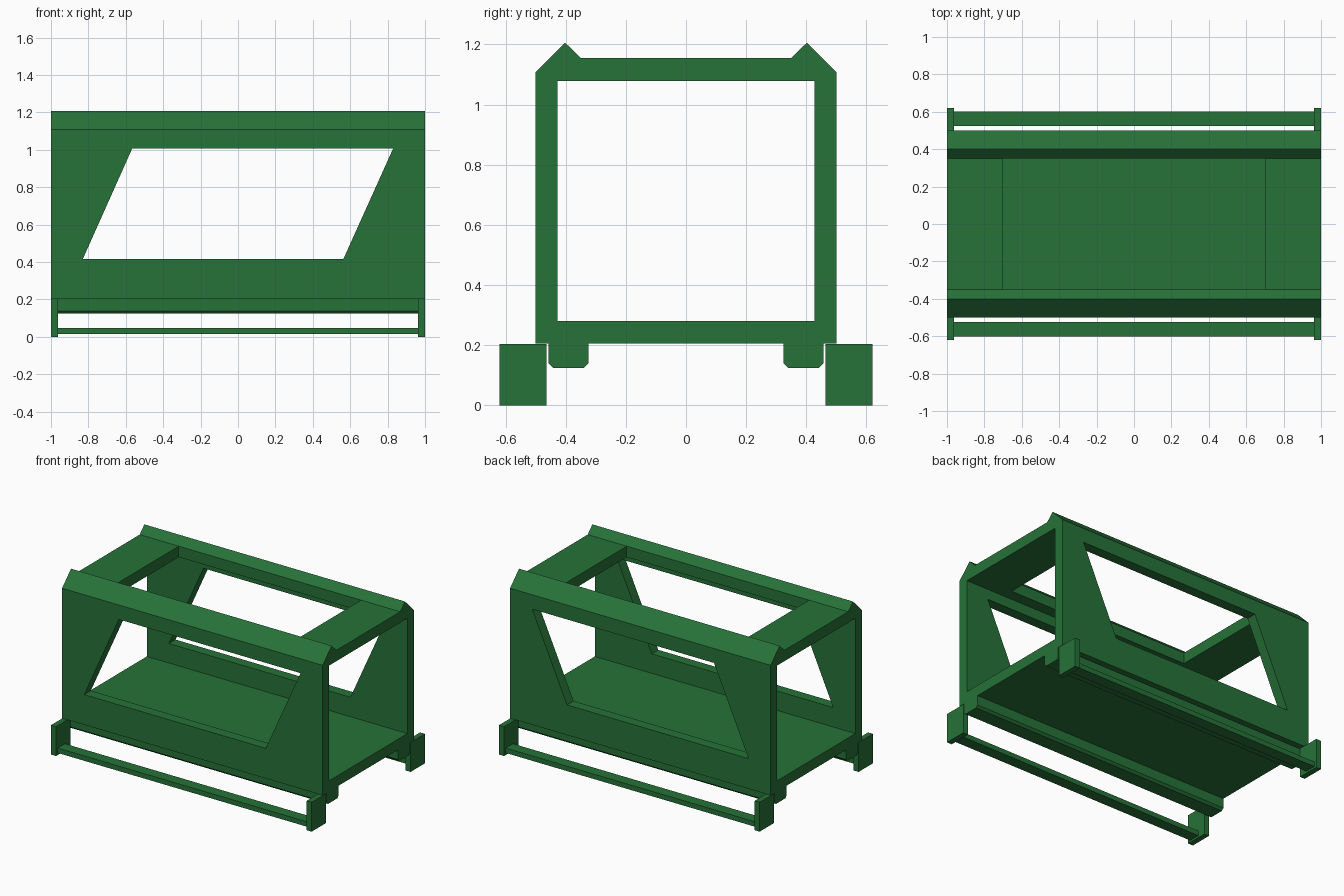
import bpy, bmesh

if "Cube" in bpy.data.objects:
    bpy.data.objects.remove(bpy.data.objects["Cube"])

green = bpy.data.materials.new("green_paint")
green.diffuse_color = (0.02, 0.17, 0.04, 1)
green.use_nodes = True
green.node_tree.nodes["Principled BSDF"].inputs["Base Color"].default_value = green.diffuse_color


def prism(name, profile, to_xyz, lo, hi):
    """Extrude a 2D profile between lo and hi along the remaining axis."""
    bm = bmesh.new()
    face = bm.faces.new([bm.verts.new(to_xyz(a, b, lo)) for a, b in profile])
    out = bmesh.ops.extrude_face_region(bm, geom=[face])
    shift = [q - p for p, q in zip(to_xyz(0, 0, lo), to_xyz(0, 0, hi))]
    verts = [v for v in out["geom"] if isinstance(v, bmesh.types.BMVert)]
    bmesh.ops.translate(bm, verts=verts, vec=shift)
    bmesh.ops.recalc_face_normals(bm, faces=bm.faces)
    mesh = bpy.data.meshes.new(name)
    bm.to_mesh(mesh)
    bm.free()
    mesh.materials.append(green)
    obj = bpy.data.objects.new(name, mesh)
    bpy.context.collection.objects.link(obj)
    return obj


def along_x(y, z, x):
    return (x, y, z)


def along_y(x, z, y):
    return (x, y, z)


def rect(a0, a1, b0, b1):
    return [(a0, b0), (a1, b0), (a1, b1), (a0, b1)]


def cut(obj, cutters):
    for c in cutters:
        mod = obj.modifiers.new("cut", "BOOLEAN")
        mod.operation = "DIFFERENCE"
        mod.solver = "EXACT"
        mod.object = c
    bpy.context.view_layer.update()
    evaluated = obj.evaluated_get(bpy.context.evaluated_depsgraph_get())
    mesh = bpy.data.meshes.new_from_object(evaluated)
    obj.modifiers.clear()
    obj.data = mesh
    for c in cutters:
        bpy.data.objects.remove(c)


# Body shell: ridged outer profile, hollowed, with roof opening and slanted windows
half = [(0.5, 0.206), (0.5, 1.108), (0.402, 1.206), (0.35, 1.155)]
body = prism("body_shell", half + [(-y, z) for y, z in reversed(half)], along_x, -1, 1)
window = [(-0.83, 0.415), (0.563, 0.415), (0.83, 1.008), (-0.565, 1.008)]
cut(body, [
    prism("hollow_cutter", rect(-0.428, 0.428, 0.28, 1.079), along_x, -1.1, 1.1),
    prism("window_cutter", window, along_y, -0.7, 0.7),
    prism("roof_cutter", rect(-0.7, 0.7, 0.9, 1.4), along_y, -0.35, 0.35),
])

for side, s in (("front", -1), ("back", 1)):
    # Chamfered runner under the floor
    runner = [(0.457, 0.206), (0.457, 0.139), (0.442, 0.124),
              (0.34, 0.124), (0.325, 0.139), (0.325, 0.206)]
    prism(side + "_runner", [(s * y, z) for y, z in runner], along_x, -1, 1)
    # End plates and the step bar between them
    plate = [(s * y, z) for y, z in rect(0.464, 0.621, 0, 0.204)]
    prism(side + "_left_plate", plate, along_x, -1, -0.962)
    prism(side + "_right_plate", plate, along_x, 0.962, 1)
    bar = [(s * y, z) for y, z in rect(0.523, 0.602, 0.014, 0.048)]
    prism(side + "_step_bar", bar, along_x, -0.962, 0.962)
